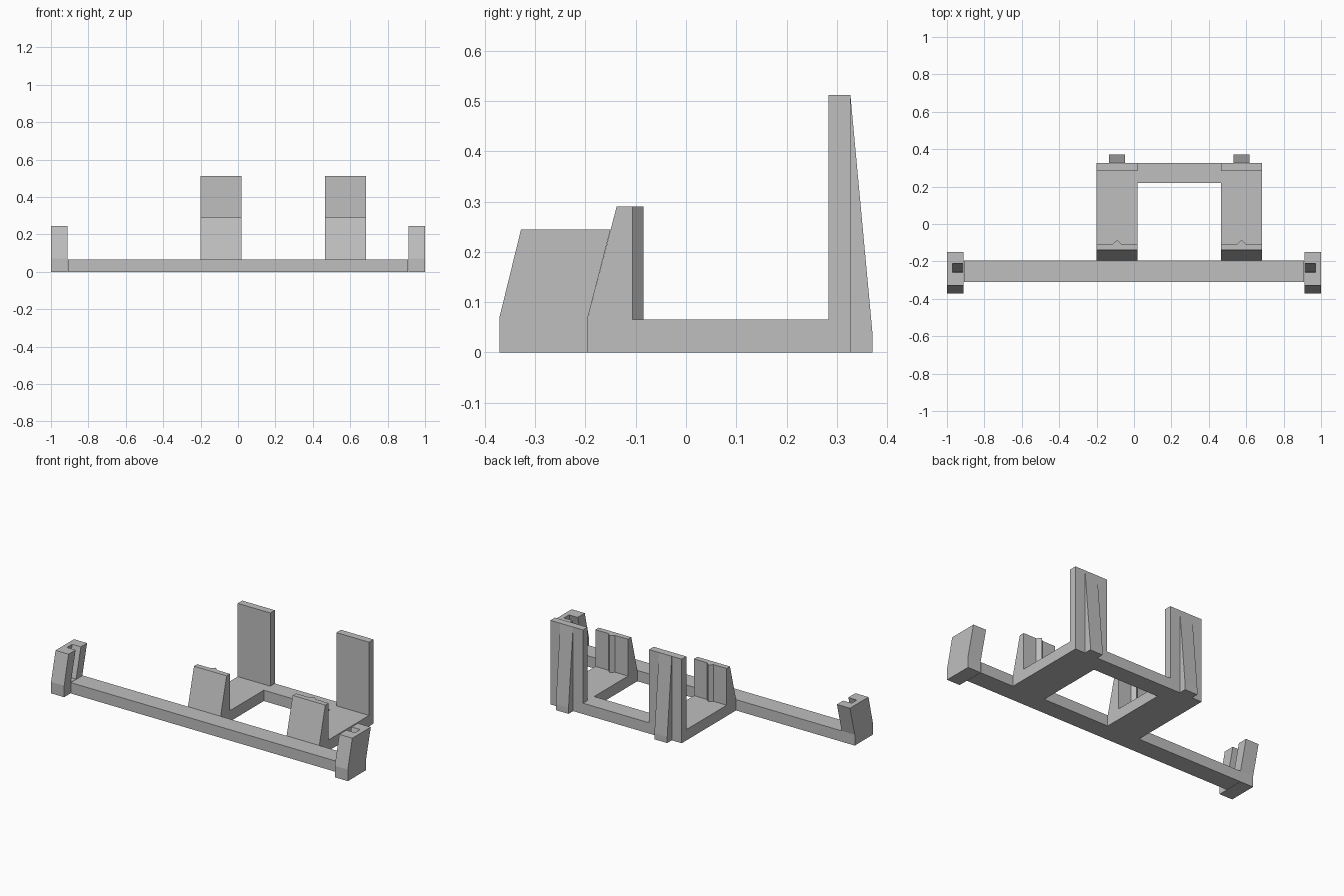
import bpy
import bmesh
from mathutils import Vector

cube = bpy.data.objects.get("Cube")
if cube:
    bpy.data.objects.remove(cube, do_unlink=True)

grey = bpy.data.materials.new("plain grey")
grey.use_nodes = True
colour = (0.52, 0.52, 0.52, 1)
grey.diffuse_color = colour
grey.node_tree.nodes["Principled BSDF"].inputs["Base Color"].default_value = colour

BASE = 0.066                  # thickness of the base frame
FRONT, BACK = -0.196, 0.327   # depth of the tray
WIDTH = 0.22                  # width of each tray arm
ARMS = {"right": -0.20, "left": 0.465}


def prism(name, outline, axis, low, high):
    """Extrude a closed outline along x (outline in y, z) or z (outline in x, y)."""
    bm = bmesh.new()
    if axis == "x":
        verts = [bm.verts.new((low, a, b)) for a, b in outline]
        step = Vector((high - low, 0, 0))
    else:
        verts = [bm.verts.new((a, b, low)) for a, b in outline]
        step = Vector((0, 0, high - low))
    face = bm.faces.new(verts)
    result = bmesh.ops.extrude_face_region(bm, geom=[face], use_keep_orig=True)
    moved = [g for g in result["geom"] if isinstance(g, bmesh.types.BMVert)]
    bmesh.ops.translate(bm, verts=moved, vec=step)
    bmesh.ops.recalc_face_normals(bm, faces=bm.faces)
    mesh = bpy.data.meshes.new(name)
    bm.to_mesh(mesh)
    bm.free()
    mesh.materials.append(grey)
    obj = bpy.data.objects.new(name, mesh)
    bpy.context.collection.objects.link(obj)
    return obj


def cut(target, cutter):
    """Subtract the cutter from the target and discard it."""
    cutter.hide_render = True
    mod = target.modifiers.new("cut", "BOOLEAN")
    mod.operation = "DIFFERENCE"
    mod.solver = "EXACT"
    mod.object = cutter
    bpy.context.view_layer.objects.active = target
    bpy.ops.object.modifier_apply(modifier=mod.name)
    bpy.data.objects.remove(cutter, do_unlink=True)


# Flat base: long front bar joined to an open tray
tray_right, tray_left = ARMS["right"], ARMS["left"] + WIDTH
frame = prism("base_frame", [
    (-0.91, -0.31), (0.91, -0.31), (0.91, FRONT), (tray_left, FRONT),
    (tray_left, BACK), (tray_right, BACK), (tray_right, FRONT), (-0.91, FRONT),
], "z", 0, BASE)
inner_right, inner_left = ARMS["right"] + WIDTH, ARMS["left"]
cut(frame, prism("tray_opening", [
    (inner_right, FRONT), (inner_left, FRONT), (inner_left, 0.22), (inner_right, 0.22),
], "z", -0.1, 0.2))

# Front clips, ridges, tall back plates and their ribs
for side, x in ARMS.items():
    mid = x + WIDTH / 2
    prism(side + "_front_clip", [
        (FRONT, BASE), (-0.138, 0.29), (-0.106, 0.29), (-0.106, BASE),
    ], "x", x, x + WIDTH)
    prism(side + "_clip_ridge", [
        (mid - 0.022, -0.106), (mid + 0.022, -0.106), (mid, -0.085),
    ], "z", BASE, 0.29)
    prism(side + "_back_plate", [
        (0.283, BASE), (BACK, BASE), (BACK, 0.512), (0.283, 0.512),
    ], "x", x, x + WIDTH)
    prism(side + "_back_rib", [
        (BACK, 0), (0.371, 0), (0.371, 0.037), (BACK, 0.512),
    ], "x", mid - 0.043, mid + 0.043)

# Leaning end posts, each with a slanted slot open to the inside and the top
for side, sign in (("right", -1), ("left", 1)):
    post = prism(side + "_end_post", [
        (-0.371, 0), (FRONT, 0), (FRONT, BASE),
        (-0.15, 0.245), (-0.328, 0.245), (-0.371, 0.07),
    ], "x", *sorted((sign * 0.912, sign)))
    cut(post, prism("post_slot", [
        (-0.306, BASE), (-0.256, BASE), (-0.196, 0.3), (-0.246, 0.3),
    ], "x", *sorted((sign * 0.85, sign * 0.97))))
